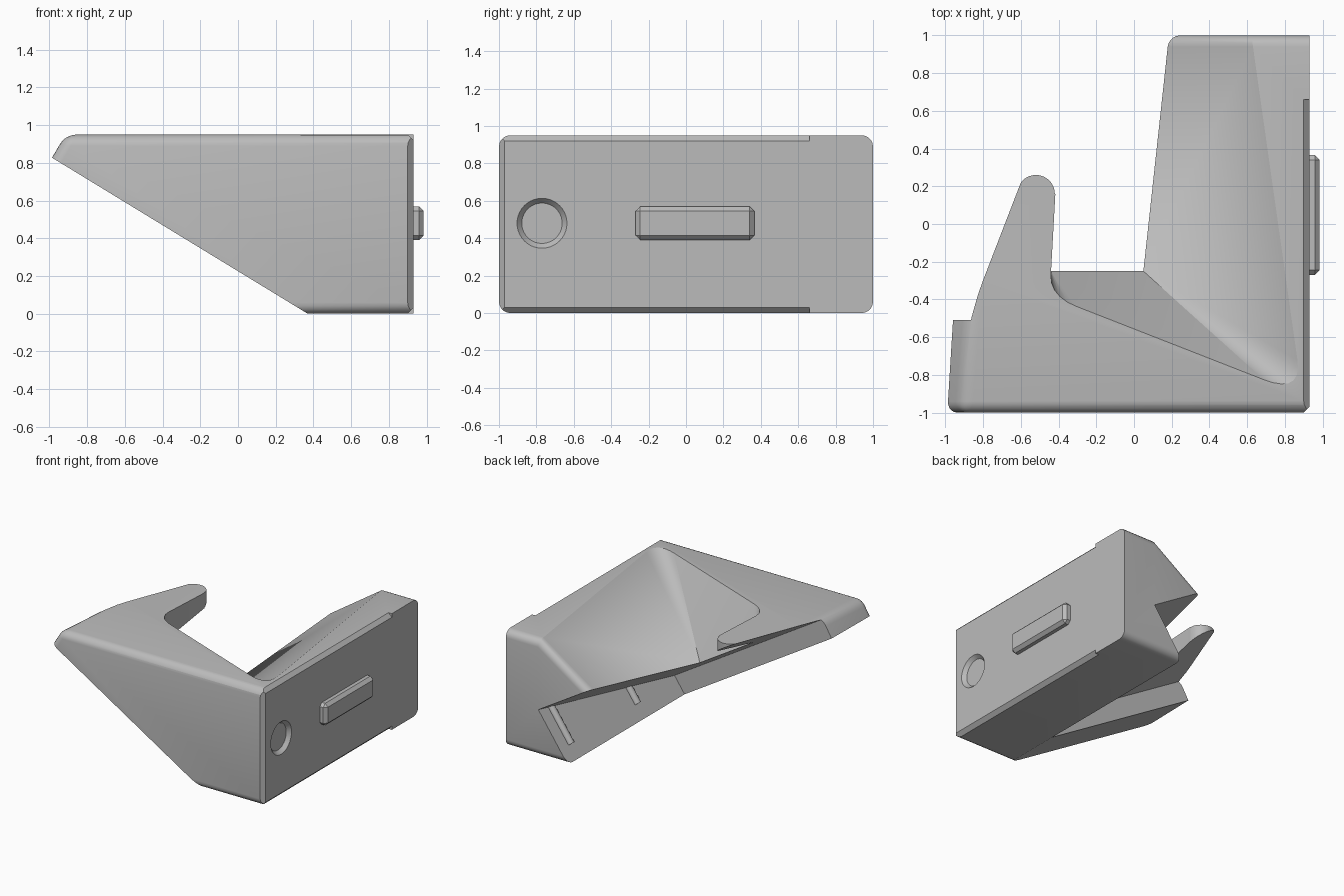
import bpy, bmesh, math
from mathutils import Vector, Matrix

cube = bpy.data.objects.get("Cube")
if cube:
    bpy.data.objects.remove(cube, do_unlink=True)

grey = bpy.data.materials.new("plain grey")
grey.use_nodes = True
grey.diffuse_color = (0.5, 0.5, 0.5, 1)
grey.node_tree.nodes["Principled BSDF"].inputs["Base Color"].default_value = grey.diffuse_color


def make(name, bm):
    bmesh.ops.recalc_face_normals(bm, faces=bm.faces)
    mesh = bpy.data.meshes.new(name)
    bm.to_mesh(mesh)
    bm.free()
    mesh.materials.append(grey)
    obj = bpy.data.objects.new(name, mesh)
    bpy.context.collection.objects.link(obj)
    return obj


def box(lo, hi):
    bm = bmesh.new()
    bmesh.ops.create_cube(bm, size=1)
    for v in bm.verts:
        v.co = [l + (c + 0.5) * (h - l) for c, l, h in zip(v.co, lo, hi)]
    return bm


def prism(points, offset):
    bm = bmesh.new()
    face = bm.faces.new([bm.verts.new(p) for p in points])
    new = bmesh.ops.extrude_face_region(bm, geom=[face])["geom"]
    bmesh.ops.translate(bm, vec=offset, verts=[g for g in new if isinstance(g, bmesh.types.BMVert)])
    bmesh.ops.recalc_face_normals(bm, faces=bm.faces)
    return bm


def slice_off(bm, point, normal):
    """Remove what lies on the normal side of a plane and cap the opening."""
    cut = bmesh.ops.bisect_plane(bm, geom=bm.verts[:] + bm.edges[:] + bm.faces[:], dist=1e-5,
                                 plane_co=point, plane_no=normal, clear_outer=True)["geom_cut"]
    edges = [e for e in cut if isinstance(e, bmesh.types.BMEdge) and e.is_boundary]
    if edges:
        bmesh.ops.holes_fill(bm, edges=edges, sides=0)


def fan(bm, apex, start, corner, end, steps=7):
    """Round a hollow corner with planes fanning out from its low point."""
    apex, start, corner, end = map(Vector, (apex, start, corner, end))
    pts = [start * (1 - t) ** 2 + corner * 2 * t * (1 - t) + end * t * t
           for t in (i / steps for i in range(steps + 1))]
    for a, b in zip(pts, pts[1:]):
        n = (a - apex).cross(b - apex)
        slice_off(bm, apex, n if n.z < 0 else -n)


def cut(obj, bm):
    tool = make("cutter", bm)
    tool.hide_render = True
    mod = obj.modifiers.new("cut", "BOOLEAN")
    mod.operation, mod.solver, mod.object = "DIFFERENCE", "EXACT", tool
    bpy.context.view_layer.objects.active = obj
    bpy.ops.object.modifier_apply(modifier=mod.name)
    bpy.data.objects.remove(tool, do_unlink=True)


# Main wedge, with a tilted outer end
bm = prism([(x, -1, z) for x, z in ((0.93, 0), (0.37, 0), (-1.187, 0.95), (0.93, 0.95))], (0, 2, 0))
tip = Vector((-0.99, -1, 0.83))
slice_off(bm, tip, Vector((0.04, 0.48, 0)).cross(Vector((0.07, 0, 0.12))) * -1)
body = make("bracket_body", bm)

# Sloped recess on top, between the front wall, the plate side and the arm
low = Vector((0.05, -0.25, 0.443))
bm = box((-0.9, -1.5, -0.6), (1.5, 1.5, 1.5))
slice_off(bm, low, (-0.608, -1.555, -1))
slice_off(bm, low, (0.676, 0.096, -1))
slice_off(bm, (-0.44, -0.25, 0), (-0.45, 0.025, 0))
fan(bm, low, (0.68, -0.823, 0.95), (0.893, -0.906, 0.95), (0.867, -0.72, 0.95))
fan(bm, (-0.44, -0.25, 0.741), (-0.441, -0.27, 0.95), (-0.446, -0.383, 0.95), (-0.3, -0.44, 0.95), 5)
cut(body, bm)

# Round the long outer edges
bm = bmesh.new()
bm.from_mesh(body.data)
bmesh.ops.dissolve_limit(bm, angle_limit=0.002, verts=bm.verts, edges=bm.edges)
edges = []
for e in bm.edges:
    ends = [v.co for v in e.verts]
    on_side = all(abs(abs(c.y) - 1) < 1e-3 for c in ends)
    normals = [f.normal for f in e.link_faces]
    on_slope = any(n.z < -0.3 and n.x < -0.1 for n in normals)
    on_plate = any(n.x > 0.9 for n in normals)
    end_top = any(n.x < -0.6 for n in normals) and any(n.z > 0.9 for n in normals) and ends[0].x < -0.7
    if (on_side and not on_slope and not on_plate) or end_top:
        edges.append(e)
bmesh.ops.bevel(bm, geom=edges, offset=0.06, segments=5, profile=0.5, affect="EDGES")
bm.to_mesh(body.data)
bm.free()

# Tilted channel underneath, leaving a lip along the front
bm = box((-2, -0.51, -1), (1.5, 1.5, 2))
slice_off(bm, (0, 0, 0.532), (0.61, -0.2355, 1))
slice_off(bm, (0.37, 0, 0), (1, 0, -0.7))
cut(body, bm)

# Rounded end of the arm
arc = [(-0.52 + 0.1 * math.cos(a), 0.16 + 0.1 * math.sin(a), -0.5)
       for a in (math.radians(d) for d in range(0, 165, 10))]
cut(body, prism(arc + [(-1.4, 0.2, -0.5), (-1.4, 1.4, -0.5), (-0.2, 1.4, -0.5), (-0.2, 0.16, -0.5)], (0, 0, 2)))

# Chamfer round the plate, stopping short of the back
for y, z in ((0, 0.95), (0, 0), (-1, 0)):
    if y:
        pts = [(0.9, -1, -0.1), (0.94, -0.96, -0.1), (0.94, -1.1, -0.1), (0.9, -1.1, -0.1)]
        cut(body, prism(pts, (0, 0, 1.2)))
    else:
        s = 1 if z else -1
        pts = [(0.9, -1.1, z), (0.94, -1.1, z - s * 0.04), (0.94, -1.1, z + s * 0.1), (0.9, -1.1, z + s * 0.1)]
        cut(body, prism(pts, (0, 1.76, 0)))


def rod(x0, x1, r0, r1, z, stretch=1):
    bm = bmesh.new()
    bmesh.ops.create_cone(bm, cap_ends=True, segments=40, radius1=r0, radius2=r1, depth=x1 - x0)
    bm.transform(Matrix.Translation(((x0 + x1) / 2, -0.77, z)) @ Matrix.Diagonal((1, 1, stretch, 1))
                 @ Matrix.Rotation(math.pi / 2, 4, "Y"))
    return bm


# Screw hole, its countersink and the wide access well
cut(body, rod(-1.3, 0.55, 0.2, 0.2, 0.37, 1.4))
cut(body, rod(0.4, 1.1, 0.11, 0.11, 0.48))
cut(body, rod(0.9, 0.94, 0.108, 0.142, 0.48))

# Locating key on the plate
bm = box((0.9, -0.27, 0.39), (0.985, 0.365, 0.57))
bmesh.ops.bevel(bm, geom=[e for e in bm.edges if any(v.co.x > 0.95 for v in e.verts)],
                offset=0.025, segments=1, affect="EDGES")
key = make("locating_key", bm)

# Grip ribs on the channel wall
ribs = []
for y in (0.0, 0.86):
    top = (0.306 + 0.2355 * y) / 1.427 + 0.02
    a, b = Vector((0.37 + 0.07, y, 0.1)), Vector((0.37 + 0.7 * top, y, top))
    bm = bmesh.new()
    bmesh.ops.create_cone(bm, cap_ends=True, segments=16, radius1=0.03, radius2=0.03, depth=(b - a).length)
    bm.transform(Matrix.Translation((a + b) / 2) @ (b - a).to_track_quat("Z", "Y").to_matrix().to_4x4())
    ribs.append(make("grip_rib", bm))

# Smooth rounds, crisp edges
bpy.ops.object.select_all(action="DESELECT")
for obj in [body] + ribs:
    obj.select_set(True)
bpy.context.view_layer.objects.active = body
bpy.ops.object.shade_smooth_by_angle(angle=math.radians(25))
